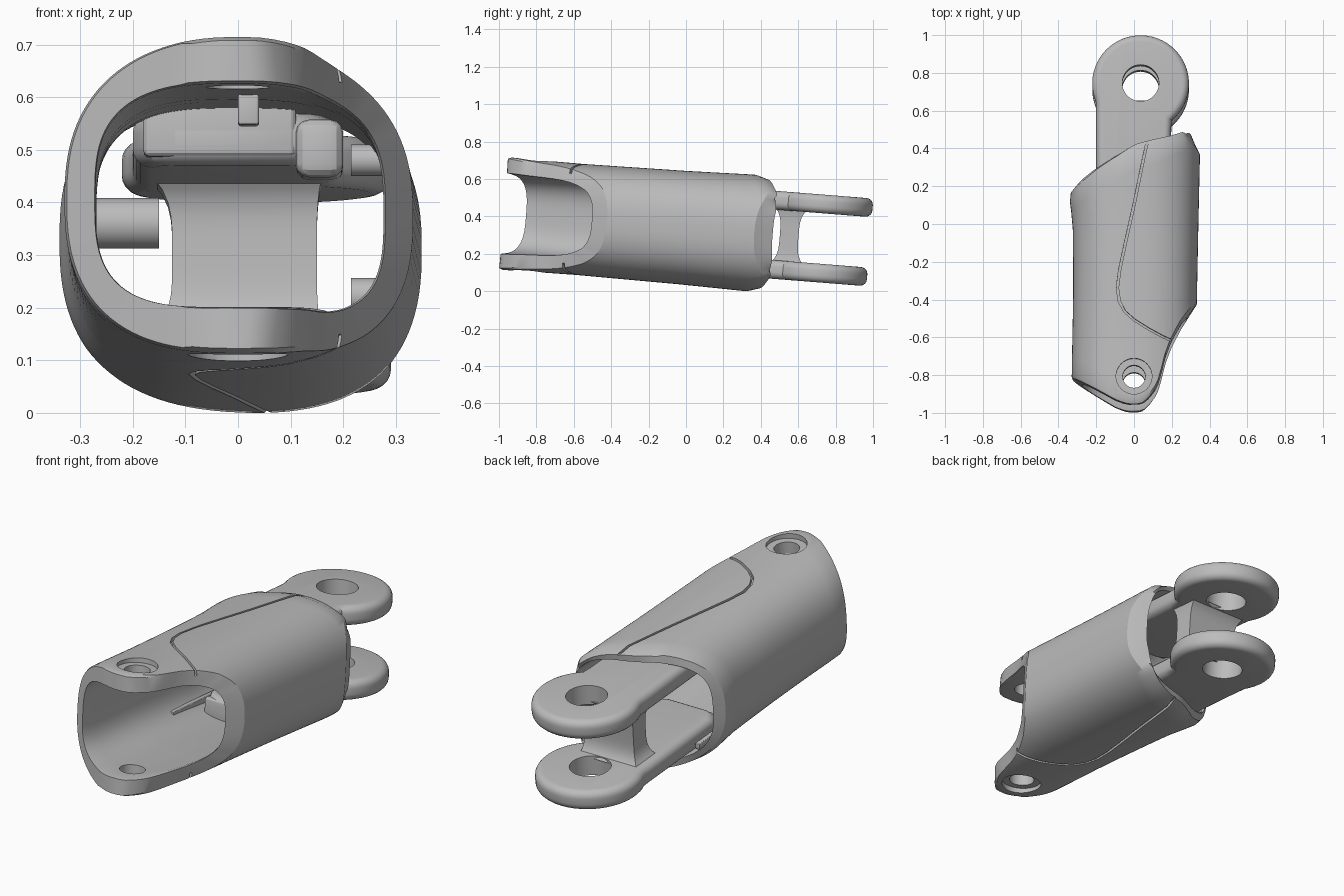
import bpy, bmesh, math
from mathutils import Matrix

if "Cube" in bpy.data.objects:
    bpy.data.objects.remove(bpy.data.objects["Cube"])

grey = bpy.data.materials.new("plain_grey")
grey.diffuse_color = (0.5, 0.5, 0.5, 1)
grey.use_nodes = True
grey.node_tree.nodes["Principled BSDF"].inputs["Base Color"].default_value = grey.diffuse_color
parts = []


def interp(pts, v):
    if v <= pts[0][0]:
        return pts[0][1]
    for (a, b), (c, d) in zip(pts, pts[1:]):
        if v <= c:
            return b + (d - b) * (v - a) / (c - a)
    return pts[-1][1]


def finish(bm, name, keep=True):
    bmesh.ops.recalc_face_normals(bm, faces=bm.faces)
    me = bpy.data.meshes.new(name)
    bm.to_mesh(me)
    bm.free()
    ob = bpy.data.objects.new(name, me)
    bpy.context.collection.objects.link(ob)
    if keep:
        me.materials.append(grey)
        parts.append(ob)
    return ob


def cut(ob, cutter):
    mod = ob.modifiers.new("cut", 'BOOLEAN')
    mod.operation = 'DIFFERENCE'
    mod.solver = 'EXACT'
    mod.object = cutter
    bpy.context.view_layer.objects.active = ob
    bpy.ops.object.modifier_apply(modifier="cut")
    bpy.data.objects.remove(cutter)


def cylinder(name, r, length, loc, axis='Z', keep=True):
    bm = bmesh.new()
    m = Matrix.Translation(loc)
    if axis == 'X':
        m = m @ Matrix.Rotation(math.pi / 2, 4, 'Y')
    bmesh.ops.create_cone(bm, cap_ends=True, segments=40, radius1=r, radius2=r, depth=length, matrix=m)
    return finish(bm, name, keep)


def box(name, lo, hi, bevel=0.0):
    bm = bmesh.new()
    c = [(a + b) / 2 for a, b in zip(lo, hi)]
    s = [b - a for a, b in zip(lo, hi)]
    bmesh.ops.create_cube(bm, size=1, matrix=Matrix.Translation(c) @ Matrix.Diagonal((*s, 1)))
    if bevel:
        bmesh.ops.bevel(bm, geom=bm.edges[:], offset=bevel, segments=3, profile=0.5, affect='EDGES')
    return finish(bm, name)


# shell: tube whose front and back ends follow plan curves (y as a function of x)
FRONT = [(-.345, -.82), (-.3, -.845), (-.2, -.9), (-.1, -.955), (-.05, -.972), (0, -.98), (.05, -.97),
         (.085, -.94), (.115, -.9), (.135, -.86), (.17, -.72), (.2, -.64), (.25, -.545), (.3, -.475), (.345, -.43)]
BACK = [(-.345, .16), (-.2, .27), (0, .4), (.07, .42), (.2, .45), (.27, .475), (.31, .44), (.345, .4)]
OUT_W = [(-1, .325), (-.8, .33), (-.4, .333), (0, .341), (.4, .35)]
OUT_H = [(-1, .302), (-.6, .297), (0, .304), (.4, .314)]
IN_W = [(-1, .268), (-.4, .278), (.4, .3)]
IN_H = [(-1, .212), (-.4, .225), (.4, .258)]
LEFT = [(-.8, 1), (-.3, .96), (0, .95), (.16, 1)]
STATIONS = [0, .015, .1, .2, .3, .4, .5, .6, .7, .8, .9, .955, 1]
SEG = 112
N = 2.5


def section(ang, w, h, n):
    c, s = math.cos(ang), math.sin(ang)
    return (math.copysign(abs(c) ** (2 / n), c) * w, math.copysign(abs(s) ** (2 / n), s) * h)


def wall(bm, wpts, hpts, n, nominal, ends):
    grid = []
    for i in range(SEG):
        ang = 2 * math.pi * (i + .5) / SEG
        px = section(ang, nominal, 1, n)[0]
        yf, yb = interp(FRONT, px), interp(BACK, px)
        col = []
        for t in STATIONS:
            y = yf + (yb - yf) * t
            k = ends[0] if t == 0 else ends[1] if t == 1 else 0
            if px < -.1:
                k *= .5
            x, z = section(ang, interp(wpts, y) - k, interp(hpts, y) - k, n)
            if x < 0:
                x *= interp(LEFT, y)
            col.append(bm.verts.new((x, y, z)))
        grid.append(col)
    for i in range(SEG):
        a, b = grid[i], grid[(i + 1) % SEG]
        for j in range(len(STATIONS) - 1):
            bm.faces.new((a[j], a[j + 1], b[j + 1], b[j]))
    return grid


bm = bmesh.new()
outer = wall(bm, OUT_W, OUT_H, N, .34, (.008, .02))
inner = wall(bm, IN_W, IN_H, 3.1, .28, (-.004, -.004))
for j in (0, -1):
    for i in range(SEG):
        k = (i + 1) % SEG
        bm.faces.new((outer[i][j], outer[k][j], inner[k][j], inner[i][j]))
shell = finish(bm, "outer_shell")

# pivot holes with counterbores at the front of the shell
cut(shell, cylinder("bore", .06, 1.2, (0, -.83, 0), keep=False))
for s in (1, -1):
    cut(shell, cylinder("counterbore", .095, .2, (0, -.83, s * .375), keep=False))

# panel seam: thin groove following a plan curve, above and below
SEAM = [(.08, .46), (.045, .3), (0, .08), (-.045, -.12), (-.075, -.26), (-.088, -.36), (-.078, -.43),
        (-.05, -.485), (0, -.53), (.08, -.58), (.15, -.617), (.215, -.645)]
for s in (1, -1):
    bm = bmesh.new()
    loops = []
    for i, (x, y) in enumerate(SEAM):
        ax, ay = SEAM[max(i - 1, 0)]
        bx, by = SEAM[min(i + 1, len(SEAM) - 1)]
        d = math.hypot(bx - ax, by - ay)
        nx, ny = -(by - ay) / d * .006, (bx - ax) / d * .006
        low = interp(OUT_H, y) * (1 - (abs(x) / .335) ** N) ** (1 / N) - .022
        loops.append([bm.verts.new(p) for p in ((x + nx, y + ny, s * low), (x - nx, y - ny, s * low),
                                                (x - nx, y - ny, s * .4), (x + nx, y + ny, s * .4))])
    for a, b in zip(loops, loops[1:]):
        for k in range(4):
            bm.faces.new((a[k], a[(k + 1) % 4], b[(k + 1) % 4], b[k]))
    bm.faces.new(loops[0])
    bm.faces.new(loops[-1])
    cut(shell, finish(bm, "seam", False))

# fork: two eye plates with rounded rims, running into the shell
CX, CY, R = .035, .732, .256
outline = [(CX + R * math.cos(math.radians(a)), CY + R * math.sin(math.radians(a))) for a in range(-50, 205, 6)]
outline += [(-.2, .58), (-.2, .08), (-.17, .02), (-.12, 0), (.1, 0), (.16, .03), (.19, .09), (.195, .48)]
for s, label in ((1, "upper"), (-1, "lower")):
    bm = bmesh.new()
    f = bm.faces.new([bm.verts.new((x, y, .135)) for x, y in outline])
    ext = bmesh.ops.extrude_face_region(bm, geom=[f])
    bmesh.ops.translate(bm, verts=[v for v in ext['geom'] if isinstance(v, bmesh.types.BMVert)], vec=(0, 0, .1))
    rim = [e for e in bm.edges if abs(e.verts[0].co.z - e.verts[1].co.z) < 1e-5]
    bmesh.ops.bevel(bm, geom=rim, offset=.036, segments=5, profile=.5, affect='EDGES')
    if s < 0:
        bmesh.ops.scale(bm, verts=bm.verts, vec=(1, 1, -1))
    plate = finish(bm, label + "_fork_plate")
    cut(plate, cylinder("eye", .097, .3, (CX, CY, s * .186), keep=False))
    # block joining the plate to the shell
    z = sorted((s * .15, s * .268))
    box(label + "_plate_mount", (-.18, .0, z[0]), (.11, .25, z[1]), .012)

# web between the fork plates, flared where it meets them
bm = bmesh.new()
prev = None
for i in range(13):
    t = i / 6 - 1
    k = .04 * abs(t) ** 4
    ring = [bm.verts.new((x, y, t * .15)) for x, y in ((-.125 - k, .505 - k), (.15 + k / 4, .505 - k),
                                                    (.15 + k / 4, .605 + k), (-.125 - k, .605 + k))]
    if prev:
        for j in range(4):
            bm.faces.new((prev[j], prev[(j + 1) % 4], ring[(j + 1) % 4], ring[j]))
    else:
        bm.faces.new(ring)
    prev = ring
bm.faces.new(prev)
finish(bm, "fork_web")

# inner pegs, boss, clip and rails
cylinder("left_peg", .048, .12, (-.21, -.02, .02), 'X')
cylinder("right_upper_peg", .03, .07, (.25, .1, .15), 'X')
cylinder("right_lower_peg", .035, .07, (.25, .1, -.11), 'X')
box("right_boss", (.11, -.02, .11), (.2, .1, .22), .025)
box("small_clip", (0, -.57, .165), (.04, -.52, .225), .006)
for x in (-.225, .225):
    box("floor_rail", (x - .012, -.2, -.205), (x + .012, .25, -.175), .004)

# tilt the whole assembly, then rest it on the ground
tilt = Matrix.Rotation(-math.atan(.079), 4, 'X')
for ob in parts:
    ob.data.transform(tilt)
co = [v.co for ob in parts for v in ob.data.vertices]
ymid = (min(c.y for c in co) + max(c.y for c in co)) / 2
zmin = min(c.z for c in co)
bpy.ops.object.select_all(action='DESELECT')
for ob in parts:
    ob.data.transform(Matrix.Translation((0, -ymid, -zmin)))
    ob.select_set(True)
bpy.context.view_layer.objects.active = shell
bpy.ops.object.shade_smooth_by_angle(angle=math.radians(28))
